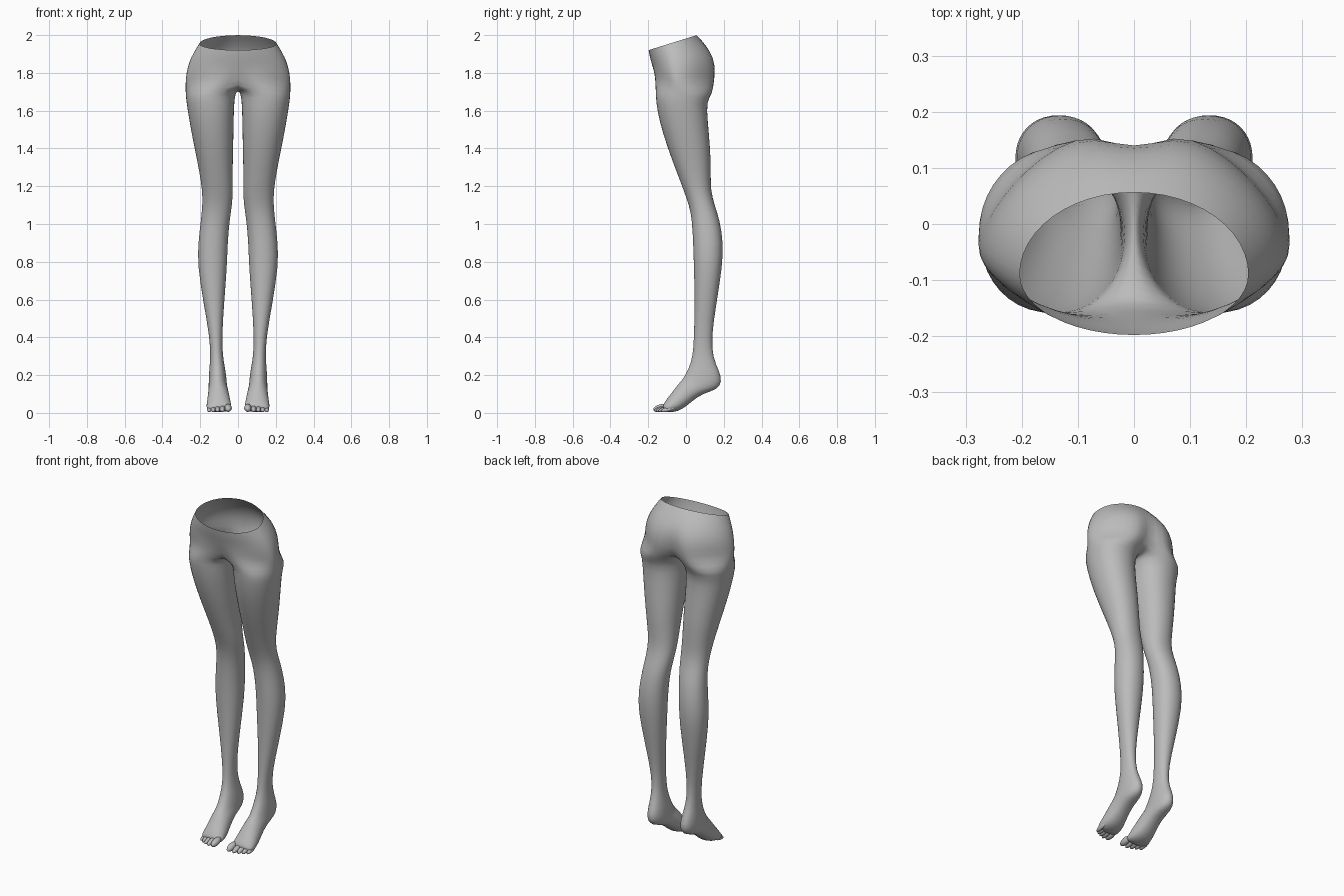
import bpy, bmesh, math
from mathutils import Matrix, Vector

if "Cube" in bpy.data.objects:
    bpy.data.objects.remove(bpy.data.objects["Cube"])

skin = bpy.data.materials.new("skin grey")
skin.diffuse_color = (0.5, 0.5, 0.5, 1)
skin.use_nodes = True
skin.node_tree.nodes["Principled BSDF"].inputs["Base Color"].default_value = skin.diffuse_color

N, M = 20, 13   # points round a leg, points round half the pelvis


def spow(v, p):
    return math.copysign(abs(v) ** p, v)


def pelvis_ring(half, fy, fz, by, bz, side_y, front_lobe, back_lobe):
    """Half outline from front middle round the hip to back middle."""
    pts = []
    for i in range(M):
        a = math.radians(-90 + 180 * i / (M - 1))
        u = 0 if i in (0, M - 1) else math.cos(a)
        s = math.sin(a)
        y = side_y + s * ((by - side_y) if s > 0 else (side_y - fy))
        z = fz + (bz - fz) * (y - fy) / (by - fy)
        bulge = math.sin(math.pi * u ** 0.68)
        y += bulge * (back_lobe if s > 0 else -front_lobe) * abs(s)
        pts.append(Vector((half * u, y, z)))
    return pts


def limb_ring(inner, outer, fy, fz, by, bz):
    """Closed oval between a front point and a back point."""
    pts = []
    for i in range(N):
        a = math.radians(-108 + 360 * i / N)
        c, s = spow(math.cos(a), 0.93), spow(math.sin(a), 0.93)
        t = (s + 1) / 2
        pts.append(Vector(((inner + outer) / 2 + c * (outer - inner) / 2,
                           fy + (by - fy) * t, fz + (bz - fz) * t)))
    return pts


def finish(name, bm, levels):
    bmesh.ops.recalc_face_normals
    me = bpy.data.meshes.new(name)
    bm.to_mesh(me)
    bm.free()
    me.materials.append(skin)
    for p in me.polygons:
        p.use_smooth = True
    ob = bpy.data.objects.new(name, me)
    bpy.context.collection.objects.link(ob)
    mir = ob.modifiers.new("mirror", 'MIRROR')
    mir.merge_threshold = 0.0005
    if levels:
        sub = ob.modifiers.new("smooth", 'SUBSURF')
        sub.levels = sub.render_levels = levels
    return ob


# half width, front y z, back y z, y of widest point, thigh bulge, buttock bulge
PELVIS = [
    (.206, -.199, 1.92, .058, 2.0, -.09, 0, 0),
    (.236, -.193, 1.885, .108, 1.945, -.07, 0, .008),
    (.262, -.18, 1.84, .135, 1.885, -.055, 0, .024),
    (.276, -.162, 1.79, .130, 1.815, -.05, .012, .045),
    (.281, -.135, 1.745, .105, 1.75, -.045, .04, .065),
]
# z, inner x, outer x, front y, back y
LEG = [
    (1.69, .012, .279, -.162, .142),
    (1.65, .018, .275, -.16, .110),
    (1.55, .022, .260, -.145, .116),
    (1.40, .024, .231, -.098, .130),
    (1.28, .028, .206, -.052, .133),
    (1.18, .026, .190, -.014, .131),
    (1.10, .030, .189, .016, .152),
    (1.02, .044, .197, .031, .180),
    (0.90, .054, .212, .037, .198),
    (0.78, .057, .215, .041, .194),
    (0.58, .073, .183, .046, .162),
    (0.40, .085, .150, .042, .134),
]
# inner x, outer x, front y z, back y z
FOOT = [
    (.080, .146, .036, .30, .143, .29),
    (.066, .153, .014, .235, .178, .22),
    (.060, .155, -.012, .188, .192, .165),
    (.058, .156, -.03, .165, .168, .122),
    (.052, .157, -.05, .142, .09, .104),
    (.044, .161, -.075, .108, .03, .06),
    (.036, .167, -.10, .076, -.02, .016),
    (.033, .168, -.118, .05, -.07, .002),
    (.042, .158, -.124, .034, -.108, .006),
]

# One half of the hollow hips and leg, mirrored
bm = bmesh.new()
hips = [pelvis_ring(*r) for r in PELVIS]
front, back = hips[-1][0], hips[-1][-1]
for i in range(M, N):                       # crotch strip on the middle line
    t = (i - M + 1) / (N - M + 1)
    p = back.lerp(front, t)
    p.z -= .04 * math.sin(math.pi * t)
    hips[-1].append(p)
limbs = [limb_ring(i, o, f, z, b, z) for z, i, o, f, b in LEG]
limbs += [limb_ring(*r) for r in FOOT]
rings = [[bm.verts.new(p) for p in ring] for ring in hips + limbs]
for k, (a, b) in enumerate(zip(rings, rings[1:])):
    closed = k >= len(hips) - 1
    for i in range(N if closed else M - 1):
        j = (i + 1) % N
        bm.faces.new((a[i], b[i], b[j], a[j]))
tip = bm.verts.new(sum((v.co for v in rings[-1]), Vector()) / N)
for i in range(N):
    bm.faces.new((rings[-1][i], tip, rings[-1][(i + 1) % N]))
finish("hips_and_legs", bm, 1)

# Toes: x, tip y, radius
TOES = [("big_toe", .052, -.172, .0195), ("second_toe", .083, -.168, .0145),
        ("third_toe", .108, -.158, .0135), ("fourth_toe", .131, -.146, .013),
        ("little_toe", .152, -.132, .0125)]
for name, x, tip_y, r in TOES:
    bm = bmesh.new()
    half_len = .042
    mat = (Matrix.Translation((x, tip_y + half_len * .95, r + .007))
           @ Matrix.Rotation(math.radians(14), 4, 'X')
           @ Matrix.Diagonal((r, half_len, r, 1)))
    bmesh.ops.create_uvsphere(bm, u_segments=12, v_segments=8, radius=1,
                              matrix=mat)
    finish(name, bm, 0)
